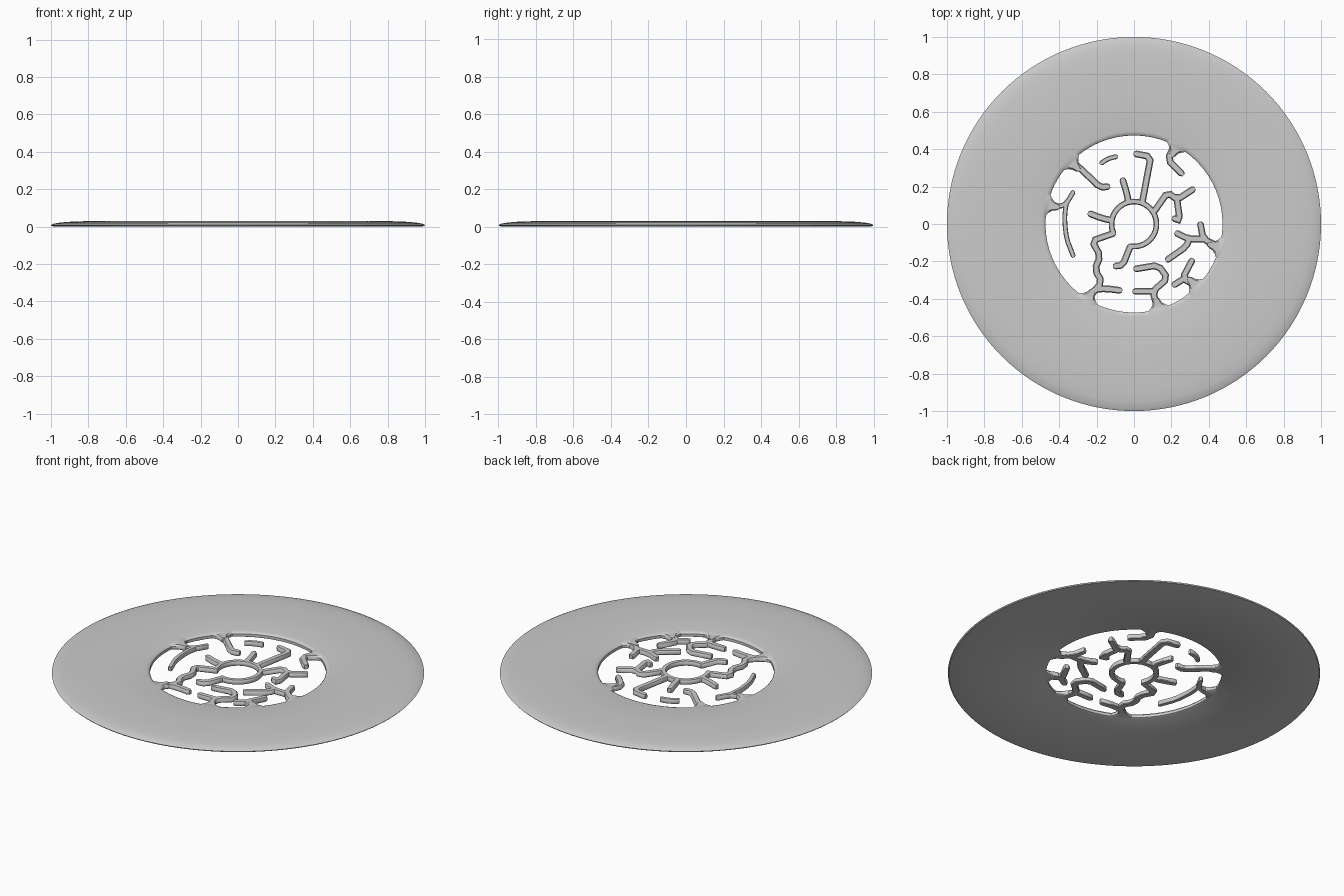
import bpy, bmesh, math
from mathutils import Vector

if "Cube" in bpy.data.objects:
    bpy.data.objects.remove(bpy.data.objects["Cube"])

TOP = 0.03


def finish(name, bm):
    bmesh.ops.recalc_face_normals(bm, faces=bm.faces)
    me = bpy.data.meshes.new(name)
    bm.to_mesh(me)
    bm.free()
    ob = bpy.data.objects.new(name, me)
    bpy.context.collection.objects.link(ob)
    bpy.ops.object.select_all(action='DESELECT')
    ob.select_set(True)
    bpy.context.view_layer.objects.active = ob
    bpy.ops.object.shade_smooth_by_angle(angle=math.radians(40))
    return ob


def lathe(name, profile, n=128):
    bm = bmesh.new()
    rings = [[bm.verts.new((r * math.cos(2 * math.pi * i / n), r * math.sin(2 * math.pi * i / n), z))
              for r, z in profile] for i in range(n)]
    m = len(profile)
    for i in range(n):
        a, b = rings[i], rings[(i + 1) % n]
        for j in range(m):
            k = (j + 1) % m
            bm.faces.new((a[j], a[k], b[k], b[j]))
    return finish(name, bm)


def soften(pts):
    # trim each corner of a path
    out = [pts[0]]
    for a, p, b in zip(pts, pts[1:], pts[2:]):
        out += [p.lerp(a, min(0.3, 0.02 / (p - a).length)), p.lerp(b, min(0.3, 0.02 / (b - p).length))]
    return out + [pts[-1]]


def sweep(bm, pts, widths, h=0.027):
    # rounded-top bar along a flat path, widths are half widths
    rows = []
    n = len(pts)
    for i, p in enumerate(pts):
        d0 = (pts[i] - pts[i - 1]).normalized() if i else None
        d1 = (pts[i + 1] - pts[i]).normalized() if i < n - 1 else None
        d = ((d0 or d1) + (d1 or d0)).normalized()
        k = 1 / max(0.6, d.dot(d1 or d0))
        side = Vector((-d.y, d.x)) * k
        w = widths[i]
        if i == 0:
            rows.append((p - d * w * 0.7, side, w * 0.5))
        rows.append((p, side, w))
        if i == n - 1:
            rows.append((p + d * w * 0.7, side, w * 0.5))
    sect = [(-0.8, 0.001), (0.8, 0.001), (1, 0.005), (1, h * 0.7), (0.7, h), (-0.7, h), (-1, h * 0.7), (-1, 0.005)]
    loops = [[bm.verts.new((p.x + s.x * u * w, p.y + s.y * u * w, z)) for u, z in sect] for p, s, w in rows]
    for a, b in zip(loops, loops[1:]):
        for j in range(8):
            k = (j + 1) % 8
            bm.faces.new((a[j], a[k], b[k], b[j]))
    bm.faces.new(loops[0])
    bm.faces.new(loops[-1])


# wide outer disc with soft rim
lathe("outer_disc", [(0.473, 0.004), (0.48, 0), (0.975, 0), (0.995, 0.003), (1.0, 0.009), (0.985, 0.016),
                     (0.95, 0.022), (0.9, 0.026), (0.82, 0.029), (0.7, TOP), (0.495, TOP), (0.479, 0.027),
                     (0.473, 0.02)])

# open hub ring
bm = bmesh.new()
arc = [math.radians(-100 + 305 * i / 48) for i in range(49)]
sweep(bm, [Vector((0.12 * math.cos(a), 0.12 * math.sin(a))) for a in arc], [0.015] * 49)
finish("hub_ring", bm)

# maze bars, in hundredths of a unit
bars = {
    "hub_tail": [[(-2, -12), (-6, -22), (-10, -22.5)]],
    "zigzag_bar": [[(-11, -5), (-22.5, -9), (-18, -17), (-21, -24.5), (-17, -31), (-21.5, -36), (-24, -40)],
                   [(-21, -35), (-15, -34.5), (-7.5, -35.5)]],
    "left_spoke": [[(-12, 2), (-17, 3), (-23.5, 5.5)]],
    "upper_left_spoke": [[(-3, 12), (-4, 17), (-6, 23.5)]],
    "top_spoke": [[(4.5, 12), (6, 20), (9, 36), (1, 37.5)]],
    "upper_right_spoke": [[(11, 7), (18, 17), (23, 13), (31.5, 18.5)], [(23, 13), (24.5, 2), (21.5, 3)]],
    "top_right_hook": [[(22, 43), (18, 34.5), (25.5, 27)]],
    "top_left_hook": [[(-34, 34), (-29, 30), (-18, 19.5), (-14, 20)]],
    "floating_bar": [[(-17.5, 32.5), (-14, 35), (-9.5, 36)]],
    "left_hook": [[(-46, 10), (-37, 9.5), (-32.5, 17)],
                  [(-36, 12), (-37, 6), (-37, 0), (-36, -8), (-32.5, -17)]],
    "right_hook": [[(45, -12), (37, -8), (35.5, 0)], [(38, -8), (29, -8), (23, -5)],
                   [(29.5, -8), (28, -12), (18, -19)]],
    "lower_right_hook": [[(33, -33), (26, -29), (31, -19.5)], [(27, -29), (21.5, -32.5)]],
    "bottom_hook": [[(12, -43), (10, -36), (18, -29), (13, -22), (1, -24)], [(10, -36), (0.5, -36)]],
}
for name, paths in bars.items():
    bm = bmesh.new()
    for path in paths:
        pts = soften([Vector(p) / 100 for p in path])
        thin = name in ("floating_bar", "left_hook")
        sweep(bm, pts, [0.013 if thin else 0.018] * len(pts))
    finish(name, bm)

# flared roots where bars meet the disc
bm = bmesh.new()
for x, y in [(-24, -39), (22.5, 41), (-33.5, 33), (-45, 10), (44, -12), (33, -33), (12.5, -43)]:
    d = Vector((x, y)).normalized()
    sweep(bm, [d * r for r in (0.49, 0.472, 0.458, 0.442, 0.42)], [0.085, 0.06, 0.04, 0.025, 0.018], 0.029)
finish("bar_roots", bm)
